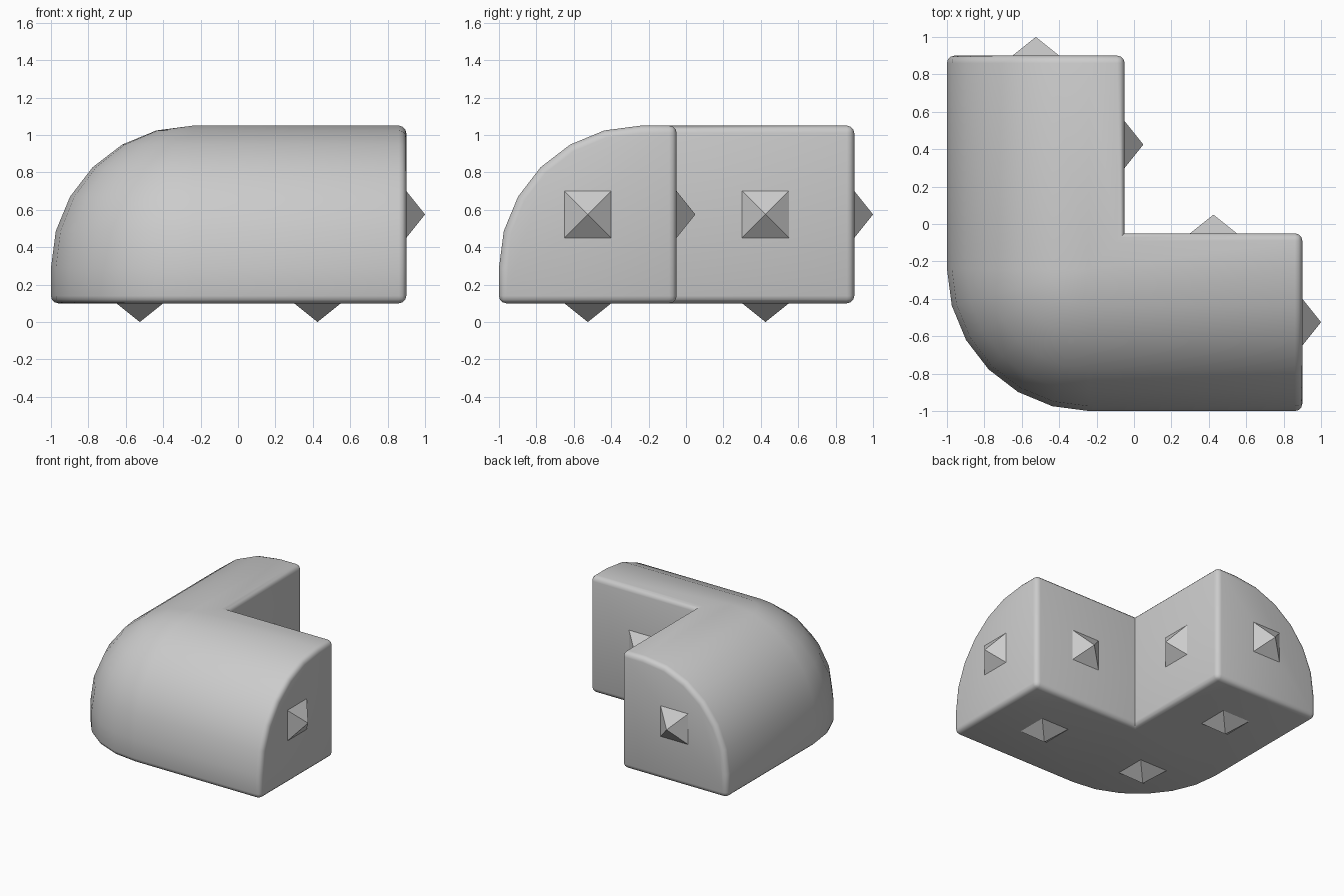
import bpy, bmesh, math
from mathutils import Vector, Matrix

if "Cube" in bpy.data.objects:
    bpy.data.objects.remove(bpy.data.objects["Cube"])

R, PIVOT, END, INNER = 0.76, -0.24, 0.9, -0.05
Z0, Z1, SEG = 0.1, 1.05, 6


def finish(name, bm):
    me = bpy.data.meshes.new(name)
    bm.to_mesh(me)
    bm.free()
    ob = bpy.data.objects.new(name, me)
    bpy.context.collection.objects.link(ob)
    return ob


# L-shaped body: rounded profile swept along both arms and around the corner
bm = bmesh.new()
angles = [math.radians(90 * i / SEG) for i in range(SEG + 1)]
profile = [(R * math.sin(a), Z1 - R + R * math.cos(a)) for a in angles] + [(R, Z0)]
stations = [((END, PIVOT), 0)] + [((PIVOT, PIVOT), a) for a in angles] + [((PIVOT, END), math.pi / 2)]
pivot_top = bm.verts.new((PIVOT, PIVOT, Z1))
rows = []
for i, ((x, y), a) in enumerate(stations):
    row = []
    for r, z in profile:
        if r < 1e-6 and 0 < i < len(stations) - 1:
            row.append(pivot_top)
        else:
            row.append(bm.verts.new((x - r * math.sin(a), y - r * math.cos(a), z)))
    rows.append(row)
for p, q in zip(rows, rows[1:]):
    for j in range(len(profile) - 1):
        bm.faces.new(list(dict.fromkeys((p[j], p[j + 1], q[j + 1], q[j]))))

# inner walls, end caps, top and bottom
plan = [(END, INNER), (INNER, INNER), (INNER, END)]
top = [bm.verts.new((x, y, Z1)) for x, y in plan]
low = [bm.verts.new((x, y, Z0)) for x, y in plan]
for k in range(2):
    bm.faces.new((top[k], top[k + 1], low[k + 1], low[k]))
bm.faces.new(rows[0] + [low[0], top[0]])
bm.faces.new(rows[-1] + [low[2], top[2]])
bm.faces.new([rows[0][0]] + top + [rows[-1][0], pivot_top])
bm.faces.new([r[-1] for r in rows] + low[::-1])
bmesh.ops.recalc_face_normals(bm, faces=bm.faces)

# soften every sharp outside edge, leaving the inside corner crisp
sharp = [e for e in bm.edges if e.calc_face_angle_signed(0) > math.radians(40)]
bmesh.ops.bevel(bm, geom=sharp, offset=0.04, offset_type='OFFSET', segments=3,
                profile=0.5, affect='EDGES', clamp_overlap=True)
body = finish("corner_body", bm)
bpy.context.view_layer.objects.active = body
body.select_set(True)
bpy.ops.object.shade_smooth_by_angle(angle=math.radians(40))
body.select_set(False)


# Pyramid studs: base centre and outward direction
def stud(name, base, direction):
    bm = bmesh.new()
    c = 0.125
    corners = [bm.verts.new((sx * c, sy * c, 0)) for sx, sy in ((-1, -1), (1, -1), (1, 1), (-1, 1))]
    tip = bm.verts.new((0, 0, 0.1))
    bm.faces.new(corners[::-1])
    for k in range(4):
        bm.faces.new((corners[k], corners[(k + 1) % 4], tip))
    d = Vector(direction)
    rot = d.to_track_quat('Z', 'Y').to_matrix().to_4x4()
    bm.transform(Matrix.Translation(base) @ rot)
    finish(name, bm)


A, B, H = -0.525, 0.425, 0.575
for i, (x, y) in enumerate([(A, A), (B, A), (A, B)]):
    stud(f"bottom_stud_{i + 1}", (x, y, Z0), (0, 0, -1))
stud("right_end_stud", (END, A, H), (1, 0, 0))
stud("back_end_stud", (A, END, H), (0, 1, 0))
stud("inner_right_stud", (INNER, B, H), (1, 0, 0))
stud("inner_back_stud", (B, INNER, H), (0, 1, 0))
